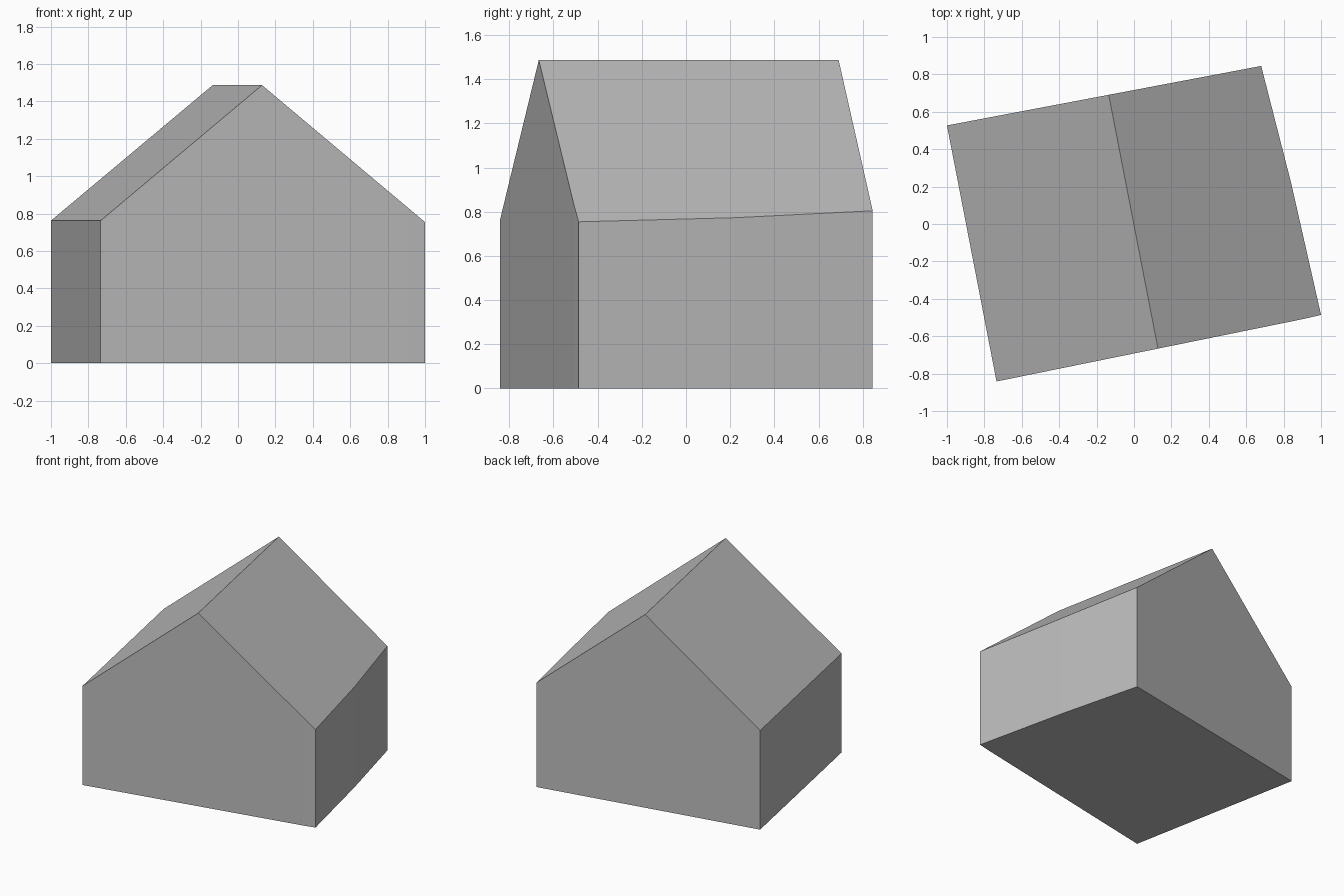
import bpy, bmesh
from mathutils import Vector

cube = bpy.data.objects.get("Cube")
if cube:
    bpy.data.objects.remove(cube, do_unlink=True)

# Plain grey for the whole mass
grey = bpy.data.materials.new("plain grey")
grey.use_nodes = True
colour = (0.5, 0.5, 0.5, 1)
grey.diffuse_color = colour
grey.node_tree.nodes["Principled BSDF"].inputs["Base Color"].default_value = colour

# Slightly irregular footprint, with the ridge running front to back
footprint = [(-0.735, -0.842), (0.91, -0.507), (1.0, -0.486),
             (0.84, 0.22), (0.68, 0.845), (-1.0, 0.527)]
ridge_front = Vector((0.128, -0.665, 1.487))
ridge_back = Vector((-0.135, 0.69, 1.487))
slope = 0.823

# Walls: extrude the footprint higher than the ridge
bm = bmesh.new()
floor = bm.faces.new([bm.verts.new((x, y, 0)) for x, y in footprint])
top = bmesh.ops.extrude_face_region(bm, geom=[floor], use_keep_orig=True)
bmesh.ops.translate(bm, vec=(0, 0, 1.8),
                    verts=[v for v in top["geom"] if isinstance(v, bmesh.types.BMVert)])

# Roof: trim each side of the ridge with a sloping plane and cap it
along = (ridge_back - ridge_front).normalized()
across = along.cross(Vector((0, 0, 1)))
for side in (-1, 1):
    normal = (across * side * slope + Vector((0, 0, 1))).normalized()
    cut = bmesh.ops.bisect_plane(bm, geom=bm.verts[:] + bm.edges[:] + bm.faces[:],
                                 plane_co=ridge_front, plane_no=normal, clear_outer=True)
    rim = [e for e in cut["geom_cut"] if isinstance(e, bmesh.types.BMEdge)]
    bmesh.ops.contextual_create(bm, geom=rim)

bmesh.ops.recalc_face_normals(bm, faces=bm.faces[:])
mesh = bpy.data.meshes.new("gabled_house")
bm.to_mesh(mesh)
bm.free()
mesh.materials.append(grey)
house = bpy.data.objects.new("gabled_house", mesh)
bpy.context.collection.objects.link(house)
